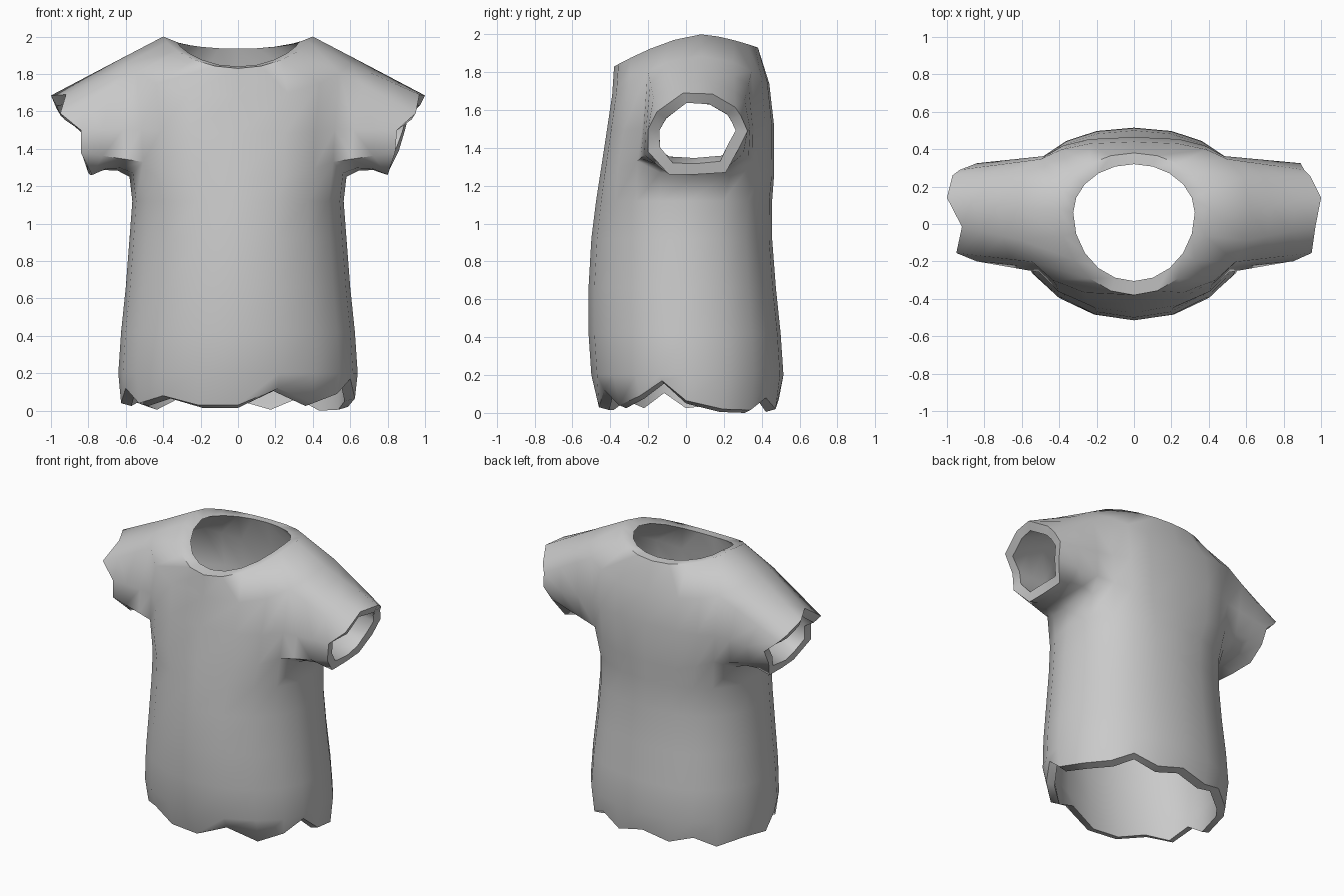
import bpy, bmesh, math
from mathutils import Vector

if "Cube" in bpy.data.objects:
    bpy.data.objects.remove(bpy.data.objects["Cube"])

# Column angles for each quarter of the torso (wider spacing where sleeves join)
BACK = [0, 21, 42, 58, 74, 90]
FRONT = [0, 16, 32, 50, 70, 90]
EVEN = [0, 18, 36, 54, 72, 90]
N = 20


def angle(k, back, front):
    k %= N
    if k <= 5:
        a = back[k]
    elif k <= 10:
        a = 180 - back[10 - k]
    elif k <= 15:
        a = 180 + front[k - 10]
    else:
        a = 360 - front[20 - k]
    return math.radians(a)


def ring_point(row, a, square=(1.0, 1.0)):
    hx, cy, yf, yb, zs, zf, zb = row
    s, c = math.sin(a), math.cos(a)
    end_y, end_z, q = (yb, zb, square[1]) if s > 0 else (yf, zf, square[0])
    x = hx * math.copysign(abs(c) ** q, c)
    y = cy + (end_y - cy) * abs(s) ** q
    return Vector((x, y, zs + (end_z - zs) * abs(s) ** 1.5))


# Torso rings: half width, centre y, front y, back y, z at side, front, back
ROWS = [
    (0.625, 0.00, -0.46, 0.49, 0.05, 0.05, 0.05),   # hem
    (0.64, 0.00, -0.50, 0.515, 0.20, 0.20, 0.20),
    (0.625, 0.00, -0.515, 0.50, 0.42, 0.42, 0.42),
    (0.60, 0.00, -0.515, 0.475, 0.66, 0.66, 0.66),
    (0.58, 0.00, -0.50, 0.455, 0.92, 0.92, 0.92),
    (0.565, 0.01, -0.475, 0.455, 1.12, 1.12, 1.12),
    (0.58, 0.04, -0.455, 0.465, 1.25, 1.25, 1.25),  # armpit
    (0.59, 0.05, -0.42, 0.465, 1.52, 1.48, 1.52),
    (0.62, 0.08, -0.39, 0.44, 1.885, 1.68, 1.74),    # shoulder
    (0.40, 0.08, -0.38, 0.38, 2.00, 1.83, 1.93),     # neck edge
]
NECK_LIP = (0.325, 0.06, -0.305, 0.32, 1.97, 1.84, 1.935)
HEM = [.065, .02, .015, .08, .02, .07, .03, .08, .02, .06,
       .04, .12, .04, .08, .03, .03, .12, .04, .09, .17]
ARMPIT, SHOULDER, NECK = 6, 8, 9
# Squareness of the front and back halves of each ring (1 = round)
SQUARE = {5: (0.92, 0.85), 6: (0.8, 0.74), 7: (0.8, 0.7), 8: (0.8, 0.74), 9: (1, 1)}

bm = bmesh.new()
grid = []
for i, row in enumerate(ROWS):
    ring = []
    for k in range(N):
        a = angle(k, EVEN, EVEN) if i >= NECK else angle(k, BACK, FRONT)
        p = ring_point(row, a, SQUARE.get(i, (1.0, 0.9)))
        if i == 0:
            p.z = HEM[k]
        if i == ARMPIT:                  # round the underarm opening
            off = min(k % 10, 10 - k % 10)
            p.z += {1: 0.02, 2: 0.08, 3: 0.04}.get(off, 0)
        ring.append(bm.verts.new(p))
    grid.append(ring)

# Torso faces, leaving a hole on each side for the sleeve
SIDE_COLS = {18, 19, 0, 1, 8, 9, 10, 11}
for i in range(len(ROWS) - 1):
    for k in range(N):
        if ARMPIT <= i < SHOULDER and k in SIDE_COLS:
            continue
        j = (k + 1) % N
        bm.faces.new((grid[i][k], grid[i][j], grid[i + 1][j], grid[i + 1][k]))

# Ragged cuff points: right x, left x, y, z
CUFF = [(.91, .93, .29, 1.57), (.94, .97, .26, 1.615), (1, 1, .14, 1.685),
        (.97, .92, -.015, 1.69), (.95, .95, -.155, 1.59), (.85, .84, -.20, 1.50),
        (.84, .84, -.20, 1.38), (.80, .78, -.09, 1.26), (.80, .79, .05, 1.26),
        (.80, .80, .21, 1.27), (.86, .84, .275, 1.39), (.89, .84, .325, 1.49)]


def sleeve(side):
    def col(o):  # o counts from front (-2) to back (+2)
        return o % N if side > 0 else 10 - o
    root = [grid[SHOULDER][col(o)] for o in (2, 1, 0, -1, -2)]
    root.append(grid[ARMPIT + 1][col(-2)])
    root += [grid[ARMPIT][col(o)] for o in (-2, -1, 0, 1, 2)]
    root.append(grid[ARMPIT + 1][col(2)])
    ends = [Vector((xr if side > 0 else -xl, y, z)) for xr, xl, y, z in CUFF]
    prev = root
    for t in (0.3, 0.65, 1.0):
        ring = []
        for v, e in zip(root, ends):
            p = v.co.lerp(e, t)
            if t < 1 and e.z < 1.3:      # lift the underarm a little
                p.z += 0.03
            ring.append(bm.verts.new(p))
        for n in range(len(root)):
            m = (n + 1) % len(root)
            bm.faces.new((prev[n], prev[m], ring[m], ring[n]))
        prev = ring


sleeve(1)
sleeve(-1)

bmesh.ops.delete(bm, geom=[v for v in bm.verts if not v.link_faces], context='VERTS')
bmesh.ops.recalc_face_normals(bm, faces=bm.faces)
# Make sure the cloth faces outward before thickening
bm.normal_update()
chest = min(bm.faces, key=lambda f: (f.calc_center_median() - Vector((0, -0.5, 0.8))).length)
if chest.normal.y > 0:
    bmesh.ops.reverse_faces(bm, faces=bm.faces)
bm.verts.index_update()
neck_ids = [v.index for v in grid[NECK]]
hem_ids = [v.index for v in grid[0]]
outer_count = len(bm.verts)

mesh = bpy.data.meshes.new("shirt")
bm.to_mesh(mesh)
bm.free()
shirt = bpy.data.objects.new("shirt", mesh)
bpy.context.collection.objects.link(shirt)

cloth = bpy.data.materials.new("grey cloth")
cloth.diffuse_color = (0.59, 0.59, 0.59, 1)
cloth.use_nodes = True
cloth.node_tree.nodes["Principled BSDF"].inputs["Base Color"].default_value = cloth.diffuse_color
mesh.materials.append(cloth)

# Cloth thickness, added inward
bpy.context.view_layer.objects.active = shirt
shirt.select_set(True)
solid = shirt.modifiers.new("thickness", 'SOLIDIFY')
solid.thickness = 0.06
solid.offset = -1
solid.use_even_offset = True
bpy.ops.object.modifier_apply(modifier=solid.name)

# Flat neck rim, and a hem whose inner edge hangs slightly lower
verts = shirt.data.vertices
for k, idx in enumerate(neck_ids):
    verts[outer_count + idx].co = ring_point(NECK_LIP, angle(k, EVEN, EVEN))
for idx in hem_ids:
    p = verts[idx].co.copy()
    flat = Vector((p.x, p.y, 0))
    p -= flat.normalized() * 0.055
    p.z -= 0.015
    verts[outer_count + idx].co = p
bpy.ops.object.shade_smooth_by_angle(angle=math.radians(58))
